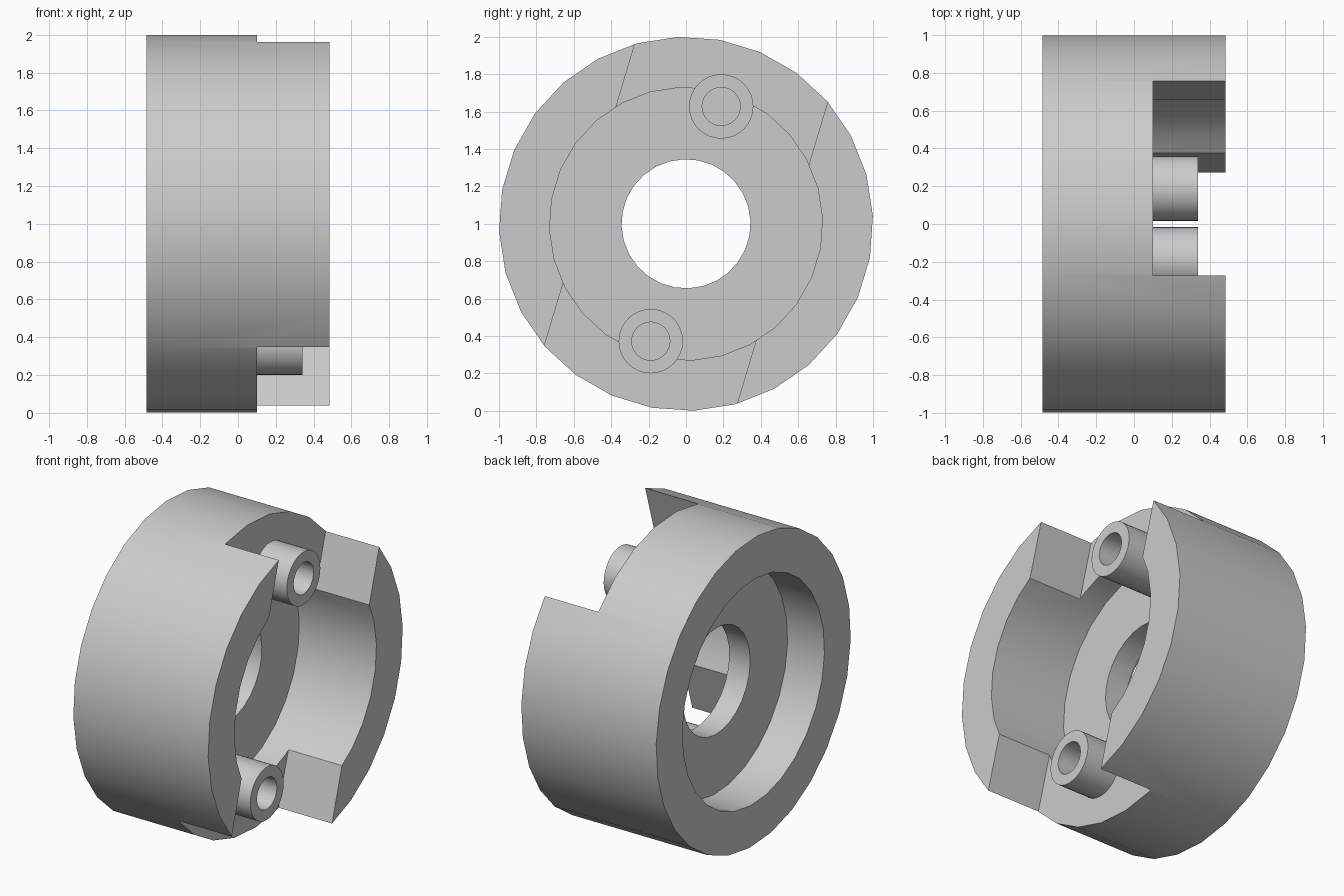
import bpy
import bmesh
from math import cos, sin, radians, tau
from mathutils import Matrix

default = bpy.data.objects.get("Cube")
if default:
    bpy.data.objects.remove(default, do_unlink=True)

GREY = (0.6, 0.6, 0.6, 1.0)
metal = bpy.data.materials.new("light grey")
metal.use_nodes = True
metal.diffuse_color = GREY
metal.node_tree.nodes["Principled BSDF"].inputs["Base Color"].default_value = GREY

HALF = 0.485            # half the width along x
SLOT_FLOOR = 0.10
WEB_BACK, WEB_FRONT = -0.22, -0.07
BORE, RIM, OUTER = 0.345, 0.73, 1.0
TILT = radians(73.3)    # direction of the slot in the y-z plane
POST_DISTANCE = 0.655


def finish(name, bm):
    bmesh.ops.recalc_face_normals(bm, faces=bm.faces)
    mesh = bpy.data.meshes.new(name)
    bm.to_mesh(mesh)
    bm.free()
    mesh.materials.append(metal)
    obj = bpy.data.objects.new(name, mesh)
    bpy.context.collection.objects.link(obj)
    return obj


def lathe(name, profile, sides, start=0.0, y=0.0, z=1.0):
    """Spin a closed (x, radius) profile round an axis parallel to x."""
    bm = bmesh.new()
    rings = []
    for i in range(sides):
        a = start + tau * i / sides
        rings.append([bm.verts.new((x, y + r * cos(a), z + r * sin(a)))
                      for x, r in profile])
    n = len(profile)
    for i in range(sides):
        p, q = rings[i], rings[(i + 1) % sides]
        for j in range(n):
            k = (j + 1) % n
            bm.faces.new((p[j], p[k], q[k], q[j]))
    return finish(name, bm)


def rod(name, x0, x1, radius, sides, y, z):
    """Solid cylinder along x."""
    bm = bmesh.new()
    place = Matrix.Translation(((x0 + x1) / 2, y, z)) @ Matrix.Rotation(tau / 4, 4, 'Y')
    bmesh.ops.create_cone(bm, cap_ends=True, segments=sides, radius1=radius,
                          radius2=radius, depth=x1 - x0, matrix=place)
    return finish(name, bm)


def activate(obj):
    bpy.ops.object.select_all(action='DESELECT')
    obj.select_set(True)
    bpy.context.view_layer.objects.active = obj


def cut(target, cutter):
    mod = target.modifiers.new("cut", 'BOOLEAN')
    mod.operation = 'DIFFERENCE'
    mod.solver = 'EXACT'
    mod.object = cutter
    activate(target)
    bpy.ops.object.modifier_apply(modifier=mod.name)
    bpy.data.objects.remove(cutter, do_unlink=True)


# Ring with an inner web and a centre bore
body = lathe("ring_body", [
    (-HALF, RIM), (-HALF, OUTER), (HALF, OUTER), (HALF, RIM),
    (WEB_FRONT, RIM), (WEB_FRONT, BORE), (WEB_BACK, BORE), (WEB_BACK, RIM),
], 28, start=radians(41))

# Wide slot across the right end, leaving two lugs
bm = bmesh.new()
place = (Matrix.Translation((SLOT_FLOOR + 0.5, 0, 1))
         @ Matrix.Rotation(TILT - tau / 4, 4, 'X')
         @ Matrix.Diagonal((1.0, 1.076, 3.0, 1.0)))
bmesh.ops.create_cube(bm, size=1, matrix=place)
cut(body, finish("slot_cutter", bm))

# Two hollow posts standing on the web, opposite each other
parts = [body]
for side, label in ((1, "upper"), (-1, "lower")):
    y = side * POST_DISTANCE * cos(TILT)
    z = 1 + side * POST_DISTANCE * sin(TILT)
    cut(body, rod("post_cutter", WEB_FRONT, HALF, 0.106, 32, y, z))
    parts.append(lathe(label + "_post", [
        (WEB_FRONT, 0.102), (WEB_FRONT, 0.172), (0.34, 0.172), (0.34, 0.102),
    ], 32, y=y, z=z))

for obj in parts:
    activate(obj)
    bpy.ops.object.shade_smooth_by_angle(angle=radians(30))
